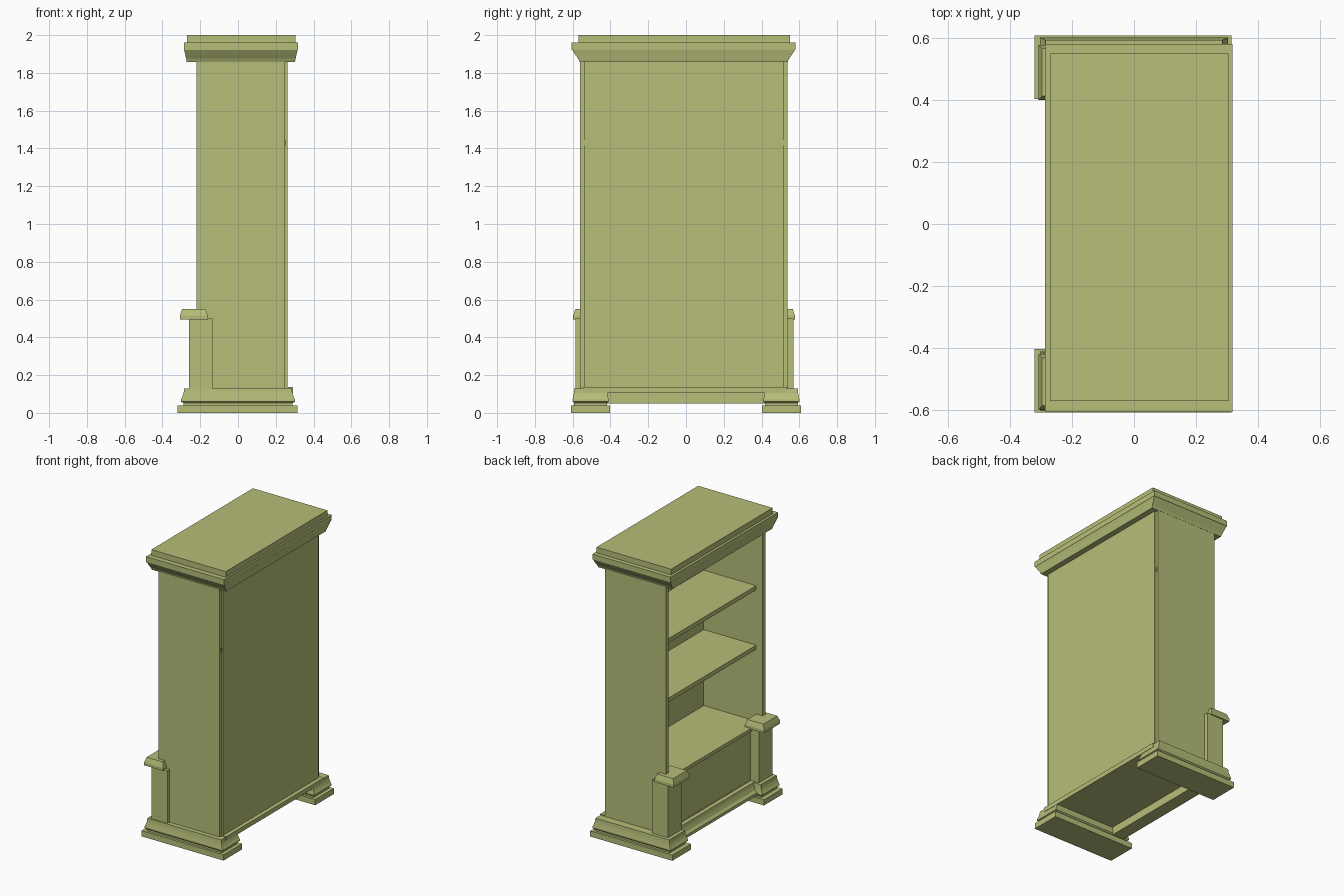
import bpy, bmesh

cube = bpy.data.objects.get("Cube")
if cube:
    bpy.data.objects.remove(cube, do_unlink=True)

# Single painted-wood colour
wood = bpy.data.materials.new("olive_wood")
wood.use_nodes = True
colour = (0.47, 0.515, 0.19, 1)
wood.diffuse_color = colour
bsdf = next(n for n in wood.node_tree.nodes if n.type == 'BSDF_PRINCIPLED')
bsdf.inputs["Base Color"].default_value = colour
bsdf.inputs["Roughness"].default_value = 0.8


def finish(name, bm):
    bmesh.ops.recalc_face_normals(bm, faces=bm.faces)
    mesh = bpy.data.meshes.new(name)
    bm.to_mesh(mesh)
    bm.free()
    mesh.materials.append(wood)
    obj = bpy.data.objects.new(name, mesh)
    bpy.context.collection.objects.link(obj)
    return obj


def bridge(name, loops):
    """Skin a stack of matching closed loops and cap both ends."""
    bm = bmesh.new()
    rings = [[bm.verts.new(p) for p in loop] for loop in loops]
    for a, b in zip(rings, rings[1:]):
        for i in range(len(a)):
            j = (i + 1) % len(a)
            bm.faces.new((a[i], a[j], b[j], b[i]))
    bm.faces.new(rings[0])
    bm.faces.new(rings[-1])
    return finish(name, bm)


def moulding(name, x, y, steps):
    """Rectangular moulding; steps are (height, x inset, y inset)."""
    loops = []
    for z, dx, dy in steps:
        x0, x1, y0, y1 = x[0] + dx, x[1] - dx, y[0] + dy, y[1] - dy
        loops.append([(x0, y0, z), (x1, y0, z), (x1, y1, z), (x0, y1, z)])
    return bridge(name, loops)


def box(name, x, y, z):
    return moulding(name, x, y, [(z[0], 0, 0), (z[1], 0, 0)])


MID = -0.012                     # cabinet centre line across its width
HALF = 0.549                     # half of the cabinet width
WALL = 0.03
inner = (MID - HALF + WALL, MID + HALF - WALL)

# Carcass: side walls, back and closed lower section
for side, s in (("right", -1), ("left", 1)):
    ys = sorted((MID + s * HALF, MID + s * (HALF - WALL)))
    box(side + "_wall", (-0.22, 0.25), ys, (0.1, 1.87))
box("back_panel", (0.235, 0.262), (MID - 0.528, MID + 0.528), (0.105, 1.87))
box("floor_board", (-0.2, 0.25), inner, (0.105, 0.135))
box("kick_panel", (-0.195, -0.17), inner, (0.1, 0.5))
box("back_rail", (0.24, 0.29), (-0.545, 0.535), (0.105, 0.136))

# Shelves, top shelf tenons reach almost through the walls
box("bottom_shelf", (-0.205, 0.24), inner, (0.475, 0.5))
box("middle_shelf", (-0.17, 0.24), inner, (1.0, 1.03))
box("upper_shelf", (-0.17, 0.255), (MID - 0.54, MID + 0.54), (1.415, 1.445))

# Crown with cove and stepped top board
moulding("crown", (-0.287, 0.317), (-0.605, 0.58),
         [(1.857, 0.016, 0.042), (1.875, 0.012, 0.034), (1.895, 0.008, 0.02),
          (1.92, 0.002, 0.004), (1.922, 0, 0), (1.96, 0, 0)])
box("top_board", (-0.27, 0.305), (-0.57, 0.55), (1.955, 2.0))

# Feet with base mouldings, posts and caps at each end
for side, s in (("right", -1), ("left", 1)):
    def span(a, b, off=0.0):
        return sorted((off + s * a, off + s * b))
    box(side + "_foot", (-0.32, 0.314), span(0.403, 0.608), (0, 0.04))
    moulding(side + "_base_moulding", (-0.303, 0.303), span(0.41, 0.6),
             [(0.04, 0.014, 0.008), (0.052, 0.014, 0.008), (0.06, 0, 0),
              (0.07, 0, 0), (0.085, 0.008, 0.003), (0.105, 0.015, 0.006),
              (0.13, 0.018, 0.008)])
    box(side + "_post", (-0.26, -0.135), span(0.425, 0.577, -0.008), (0.12, 0.5))
    moulding(side + "_post_cap", (-0.308, -0.16), span(0.41, 0.587, -0.01),
             [(0.495, 0, 0), (0.515, 0, 0), (0.55, 0.012, 0.012)])

# Moulded skirt between the feet on the open side
profile = [(-0.17, 0.05), (-0.26, 0.05), (-0.26, 0.07), (-0.245, 0.085),
           (-0.235, 0.11), (-0.23, 0.132), (-0.17, 0.132)]
bridge("skirt", [[(x, y, z) for x, z in profile] for y in (-0.43, 0.43)])
